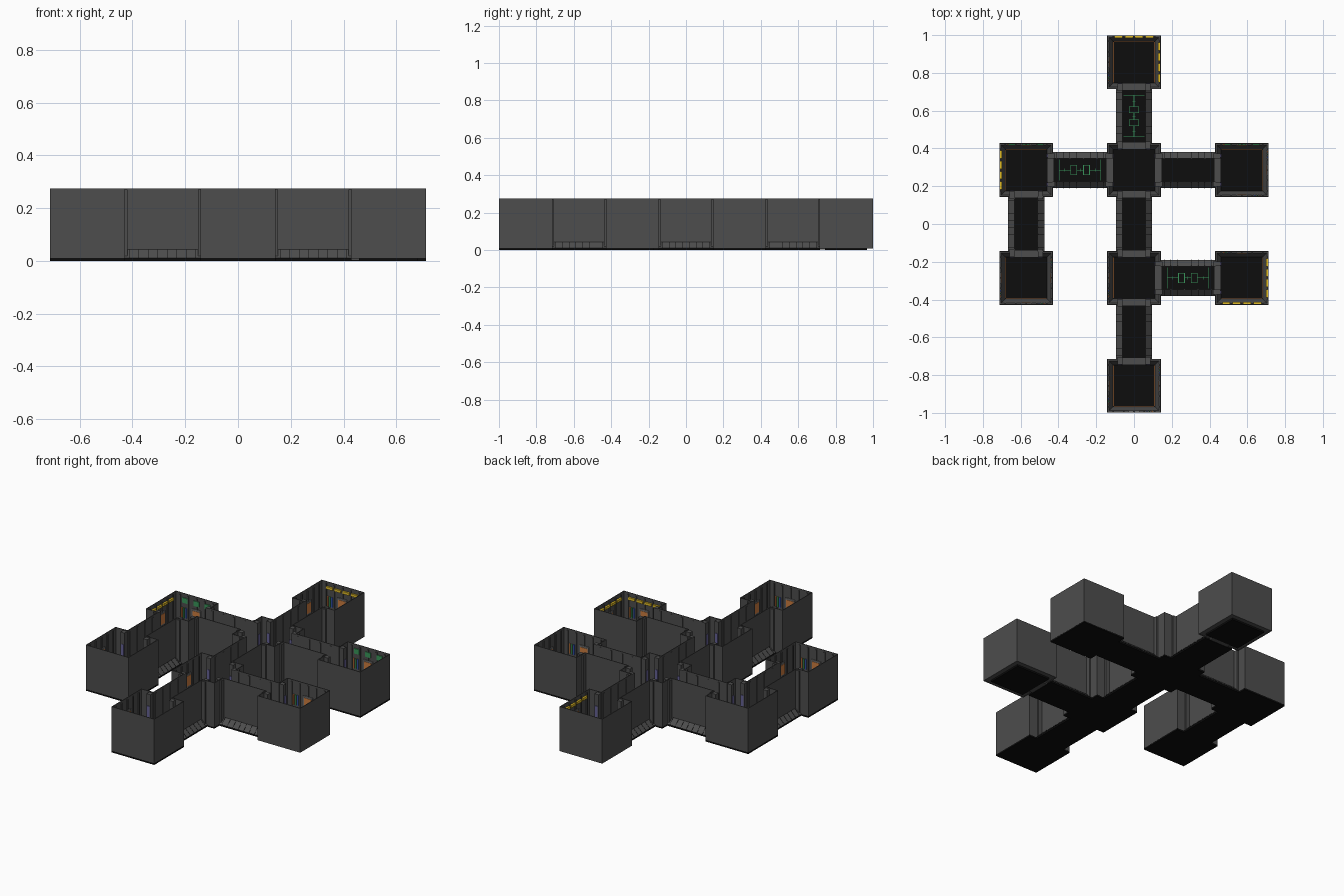
import bpy, bmesh
from mathutils import Vector

if "Cube" in bpy.data.objects:
    bpy.data.objects.remove(bpy.data.objects["Cube"])

PITCH, H, TOP, FLOOR = 0.571, 0.142, 0.275, 0.01
DIRS = [Vector((1, 0, 0)), Vector((0, 1, 0)), Vector((-1, 0, 0)), Vector((0, -1, 0))]

COLORS = {
    "wall": (0.075, 0.075, 0.075), "black": (0.004, 0.004, 0.004),
    "yellow": (0.75, 0.5, 0.02), "green": (0.04, 0.3, 0.1), "orange": (0.6, 0.2, 0.05),
    "blue": (0.05, 0.12, 0.6), "grey": (0.16, 0.16, 0.16), "purple": (0.13, 0.12, 0.3),
}
parts = {}


def prism(part, color, o, k, profile, u0, u1):
    """Extrude a (distance outward, height) profile along side k, from u0 to u1."""
    bm = parts.setdefault(part, (bmesh.new(), color))[0]
    d, s = DIRS[k], DIRS[(k + 1) % 4]
    a, b = [[bm.verts.new(o + d * p + s * u + Vector((0, 0, z))) for p, z in profile]
            for u in (u0, u1)]
    bm.faces.new(a)
    bm.faces.new(b[::-1])
    for i in range(len(a)):
        j = (i + 1) % len(a)
        bm.faces.new((a[i], b[i], b[j], a[j]))


def box(part, color, o, k, d0, d1, u0, u1, z0, z1):
    prism(part, color, o, k, [(d0, z0), (d1, z0), (d1, z1), (d0, z1)], u0, u1)


# Layout: room grid cells and the passages between them
rooms = {n: Vector((x * PITCH, y * PITCH, 0)) for n, x, y in [
    ("north", 0, 1.5), ("hub_a", 0, .5), ("west", -1, .5), ("east", 1, .5),
    ("southwest", -1, -.5), ("hub_b", 0, -.5), ("southeast", 1, -.5), ("south", 0, -1.5)]}
links = [("hub_a", 1, "north"), ("hub_a", 2, "west"), ("hub_a", 0, "east"),
         ("hub_a", 3, "hub_b"), ("west", 3, "southwest"), ("hub_b", 0, "southeast"),
         ("hub_b", 3, "south")]
doors = {n: set() for n in rooms}
for a, k, b in links:
    doors[a].add(k)
    doors[b].add((k + 2) % 4)
lamps = {("north", 0), ("north", 1), ("west", 2), ("southeast", 0), ("southeast", 3)}
vents = {("west", 1), ("east", 1)}

SKIRT = [(0.110, FLOOR), (H - .004, FLOOR), (H - .004, .07), (0.132, .07), (0.114, .03)]

# Rooms: open-topped shells with sloped skirting inside
for name, o in rooms.items():
    fl = 0.112 if name in ("north", "southeast") else H
    box("room_floor", "black", o, 0, -fl, fl, -fl, fl, 0, FLOOR)
    for k in range(4):
        door = k in doors[name]
        spans = [(-H, -.062), (.062, H)] if door else [(-H, H)]
        for u0, u1 in spans:
            box("room_wall", "wall", o, k, H - .004, H, u0, u1, FLOOR - .002, TOP)
            prism("room_skirting", "wall", o, k, SKIRT,
                  max(u0, -.138), min(u1, .138))
        if door:
            # Door posts and small marker lights beside each opening
            for s in (-1, 1):
                u = sorted((s * .062, s * .088))
                box("door_post", "wall", o, k, .112, H + .01, u[0], u[1], FLOOR, TOP - .005)
                u = sorted((s * .066, s * .084))
                box("door_marker", "purple", o, k, .109, .112, u[0], u[1], .06, .2)
            box("door_sill", "wall", o, k, H - .03, H + .004, -.062, .062, .002, FLOOR + .002)
            continue
        # Wall ribs, floor edge trim and display panels
        for i in range(5):
            u = -.11 + i * .055
            box("wall_rib", "wall", o, k, .133, H - .003, u - .004, u + .004, .07, TOP - .01)
        box("floor_trim", "orange", o, k, .107, .109, -.107, .107, FLOOR, FLOOR + .003)
        box("display_frame", "grey", o, k, .132, .139, -.03, .03, .12, .2)
        box("display_screen", "orange", o, k, .130, .132, -.024, .024, .13, .19)
        for i, c in enumerate(("blue", "green", "orange")):
            u = .065 + i * .014
            box("indicator_" + c, c, o, k, .132, .139, u, u + .007, .13, .19)
        if (name, k) in lamps:
            for i in range(4):
                u = -.0825 + i * .055
                box("lamp_bar", "yellow", o, k, .127, .139, u - .021, u + .021, .235, .25)
        if (name, k) in vents:
            for i in range(3):
                u = -.075 + i * .075
                box("vent_grille", "green", o, k, .132, .139, u - .018, u + .018, .22, .25)

# Corridors: upright walls above a base flared outward
GREEN = {0, 1, 5}
for n, (a, k, b) in enumerate(links):
    o = (rooms[a] + rooms[b]) / 2
    L = PITCH / 2 - H + .002
    box("corridor_floor", "black", o, k, -L, L, -.095, .095, 0, FLOOR)
    for side in ((k + 1) % 4, (k + 3) % 4):
        box("corridor_wall", "wall", o, side, .060, .064, -L, L, .04, TOP)
        prism("corridor_flare", "wall", o, side,
              [(.090, FLOOR), (.096, FLOOR), (.064, .042), (.060, .040)], -L, L)
        for i in range(8):
            u = -.126 + i * .036
            prism("flare_rib", "black", o, side,
                  [(.092, FLOOR), (.0965, FLOOR + .001), (.0645, .043), (.062, .040)],
                  u - .001, u + .001)
            if i % 2:
                box("corridor_rib", "wall", o, side, .057, .061, u - .005, u + .005, .04, TOP - .01)
    if n in GREEN:
        # Green circuit outline on the floor
        z0, z1, t = FLOOR, FLOOR + .003, .0015

        def line(d0, d1, u0, u1):
            box("floor_circuit", "green", o, k, d0 - t, d1 + t, u0 - t, u1 + t, z0, z1)
        for e in (-.11, .11):
            line(e, e, -.055, .055)
        for c in (-.034, .034):
            for s in (-.016, .016):
                line(c + s, c + s, -.025, .025)
                line(c - .016, c + .016, s * 1.56, s * 1.56)
        for d0, d1 in ((-.11, -.05), (-.018, .018), (.05, .11)):
            line(d0, d1, 0, 0)
            m = (d0 + d1) / 2
            line(m, m, -.007, .007)

# Turn every collected part into an object
mats = {}
for c, rgb in COLORS.items():
    mats[c] = bpy.data.materials.new(c)
    mats[c].diffuse_color = (*rgb, 1)
for name, (bm, color) in parts.items():
    bmesh.ops.recalc_face_normals(bm, faces=bm.faces)
    me = bpy.data.meshes.new(name)
    bm.to_mesh(me)
    bm.free()
    me.materials.append(mats[color])
    bpy.context.collection.objects.link(bpy.data.objects.new(name, me))

for m in bpy.data.materials:
    if m.users and not m.is_grease_pencil:
        m.use_nodes = True
        m.node_tree.nodes["Principled BSDF"].inputs["Base Color"].default_value = m.diffuse_color
